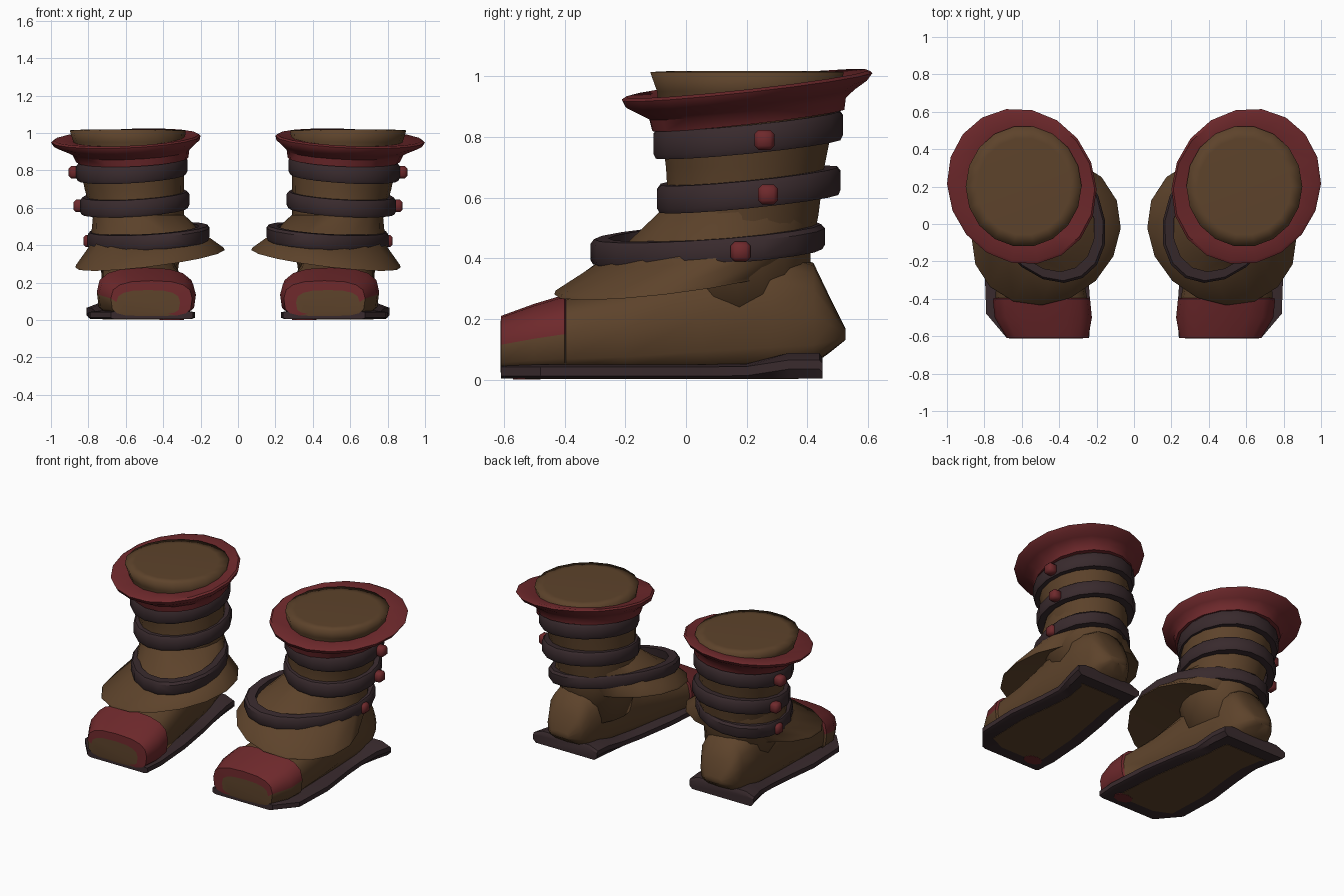
import bpy, bmesh, math

if "Cube" in bpy.data.objects:
    bpy.data.objects.remove(bpy.data.objects["Cube"])

def material(name, rgb):
    m = bpy.data.materials.new(name)
    m.diffuse_color = (*rgb, 1)
    m.use_nodes = True
    m.node_tree.nodes["Principled BSDF"].inputs["Base Color"].default_value = m.diffuse_color
    return m

BROWN = material("brown leather", (0.110, 0.056, 0.024))
RED = material("red cloth", (0.158, 0.022, 0.025))
DARK = material("dark strap leather", (0.040, 0.023, 0.026))

def finish(name, bm, mats, angle=45):
    """Turn a bmesh of one boot part into a mirrored pair."""
    bmesh.ops.recalc_face_normals(bm, faces=bm.faces)
    me = bpy.data.meshes.new(name)
    bm.to_mesh(me)
    bm.free()
    ob = bpy.data.objects.new(name, me)
    bpy.context.collection.objects.link(ob)
    for m in mats:
        me.materials.append(m)
    bpy.ops.object.select_all(action='DESELECT')
    ob.select_set(True)
    bpy.context.view_layer.objects.active = ob
    bpy.ops.object.shade_smooth_by_angle(angle=math.radians(angle))
    mod = ob.modifiers.new("pair", 'MIRROR')
    mod.use_mirror_merge = False
    return ob

def loft(rings, closed=False, rule=None):
    """Skin rings of points; closed joins last to first, otherwise ends are capped."""
    bm = bmesh.new()
    vs = [[bm.verts.new(p) for p in r] for r in rings]
    n, k = len(rings[0]), len(rings)
    for i in range(k if closed else k - 1):
        a, b = vs[i], vs[(i + 1) % k]
        for j in range(n):
            f = bm.faces.new((a[j], a[(j + 1) % n], b[(j + 1) % n], b[j]))
            if rule:
                f.material_index = rule(i, j)
    if not closed:
        bm.faces.new(vs[0])
        bm.faces.new(vs[-1])
    return bm

def power(v, p):
    return math.copysign(abs(v) ** p, v) if abs(v) > 1e-6 else 0.0

def oval(x0, x1, y0, y1, z, tx=0, ty=0, skew=0, n=18):
    """Tilted oval inside given bounds; skew stretches it along one diagonal."""
    pts = []
    for j in range(n):
        a = 2 * math.pi * j / n
        x = (x0 + x1) / 2 + (x1 - x0) / 2 * math.cos(a - skew / 2)
        y = (y0 + y1) / 2 + (y1 - y0) / 2 * math.sin(a + skew / 2)
        pts.append((x, y, z + tx * (x - 0.57) + ty * (y - 0.2)))
    return pts

def section(y, x0, x1, z0, z1, n=16):
    """Upright rounded section across the foot, flattened below."""
    pts = []
    for j in range(n):
        a = 2 * math.pi * j / n
        c, s = math.cos(a), math.sin(a)
        p = 0.75 if s >= 0 else 0.5
        pts.append(((x0 + x1) / 2 + (x1 - x0) / 2 * power(c, p), y,
                    (z0 + z1) / 2 + (z1 - z0) / 2 * power(s, p)))
    return pts

# Foot with red toe cap; the front is cut flat with a brown toe inside
foot = [section(*s) for s in (
    (-0.612, 0.31, 0.65, 0.03, 0.16), (-0.61, 0.245, 0.68, 0.02, 0.21),
    (-0.50, 0.225, 0.745, 0.02, 0.25), (-0.40, 0.235, 0.755, 0.02, 0.28),
    (-0.395, 0.25, 0.74, 0.02, 0.27), (-0.2, 0.29, 0.735, 0.02, 0.31),
    (0.05, 0.33, 0.73, 0.02, 0.40), (0.28, 0.37, 0.73, 0.03, 0.43),
    (0.42, 0.405, 0.71, 0.05, 0.385), (0.475, 0.44, 0.685, 0.09, 0.27),
    (0.525, 0.50, 0.63, 0.13, 0.17))]
finish("foot", loft(foot, rule=lambda i, j: 1 if i < 4 and j < 11 else 0), [BROWN, RED], 50)

# Ankle shaft, closed at the top with a soft rim
shaft = [oval(*s) for s in (
    (0.33, 0.72, -0.05, 0.41, 0.2), (0.30, 0.765, -0.10, 0.415, 0.42),
    (0.29, 0.775, -0.06, 0.44, 0.54), (0.29, 0.82, -0.07, 0.46, 0.7),
    (0.29, 0.85, -0.09, 0.49, 0.85), (0.285, 0.88, -0.10, 0.51, 0.95),
    (0.28, 0.90, -0.123, 0.525, 1.014), (0.34, 0.84, -0.06, 0.46, 1.017))]
finish("shaft", loft(shaft), [BROWN], 110)

# Flared ankle skirt over the foot
skirt = [oval(*s, n=16) for s in (
    (0.35, 0.68, -0.18, 0.22, 0.38, -0.1, 0.11, 0), (0.07, 0.87, -0.435, 0.345, 0.343, -0.11, 0.11, -0.12),
    (0.075, 0.867, -0.43, 0.35, 0.355, -0.11, 0.11, -0.12),
    (0.15, 0.80, -0.30, 0.41, 0.422, -0.09, 0.11, 0.2),
    (0.22, 0.785, -0.19, 0.43, 0.48, -0.07, 0.08, 0.15), (0.285, 0.775, -0.08, 0.43, 0.56))]
finish("ankle_skirt", loft(skirt), [BROWN], 40)

# Three straps of rounded section, sloping up to the back
def strap(name, x0, x1, y0, y1, z, h, tx, ty, skew=0):
    profile = ((0.05, -h), (0.008, -h), (0, -h * 0.65), (0, h * 0.65), (0.012, h), (0.06, h))
    rings = [oval(x0 + d, x1 - d, y0 + d, y1 - d, z + dz, tx, ty, skew) for d, dz in profile]
    finish(name, loft(rings, closed=True), [DARK], 40)

strap("upper_strap", 0.27, 0.865, -0.112, 0.522, 0.808, 0.047, -0.06, 0.10)
strap("middle_strap", 0.26, 0.845, -0.10, 0.514, 0.625, 0.045, -0.06, 0.10)
strap("lower_strap", 0.15, 0.808, -0.315, 0.458, 0.45, 0.041, -0.09, 0.09, 0.3)

# Flared red collar
collar = [oval(*s, -0.05, 0.115, 0.07) for s in (
    (0.30, 0.84, -0.08, 0.49, 0.855), (0.265, 0.865, -0.115, 0.525, 0.855),
    (0.26, 0.885, -0.125, 0.53, 0.895), (0.235, 0.93, -0.165, 0.56, 0.92),
    (0.205, 0.985, -0.205, 0.60, 0.945), (0.20, 1.0, -0.216, 0.618, 0.968),
    (0.21, 0.985, -0.20, 0.60, 0.977), (0.30, 0.87, -0.09, 0.50, 0.964))]
finish("collar", loft(collar, closed=True), [RED], 40)

# Studs on the outer side of each strap
for name, x, y, z in (("upper_stud", 0.872, 0.258, 0.79), ("middle_stud", 0.847, 0.27, 0.61),
                      ("lower_stud", 0.794, 0.18, 0.422)):
    bm = bmesh.new()
    bmesh.ops.create_cube(bm, size=0.066)
    bmesh.ops.bevel(bm, geom=bm.edges[:], offset=0.014, segments=1, affect='EDGES')
    bmesh.ops.translate(bm, verts=bm.verts, vec=(x, y, z))
    finish(name, bm, [RED], 50)

# Sole with a thin rim that rises towards the foot and heel
stations = ((-0.61, 0.24, 0.68, 0.05), (-0.48, 0.23, 0.79, 0.05), (-0.2, 0.25, 0.80, 0.05),
            (0.05, 0.29, 0.77, 0.05), (0.2, 0.32, 0.76, 0.052), (0.34, 0.33, 0.785, 0.088),
            (0.44, 0.34, 0.81, 0.088), (0.45, 0.34, 0.81, 0.07))
sole = []
for y, x0, x1, zt in stations:
    rim = 0.042 + 0.6 * (zt - 0.05)
    sole.append([(x0 + 0.02, y, 0.004), (x1 - 0.02, y, 0.004), (x1, y, rim - 0.03), (x1, y, rim),
                 (x1 - 0.06, y, zt), (x0 + 0.06, y, zt), (x0, y, rim), (x0, y, rim - 0.03)])
finish("sole", loft(sole), [DARK], 30)

# Brown tread plate below the sole
tread = []
for y, x0, x1, zt in stations[:-1]:
    y = max(-0.53, min(0.37, y))
    tread.append([(x0 + 0.085, y, 0.0015), (x1 - 0.085, y, 0.0015),
                  (x1 - 0.085, y, 0.008), (x0 + 0.085, y, 0.008)])
finish("tread_plate", loft(tread), [BROWN], 30)

# Small red patch under the toe
patch = [oval(0.29, 0.42, -0.57, -0.48, z, n=8) for z in (0.0, 0.007)]
finish("toe_patch", loft(patch), [RED], 30)
